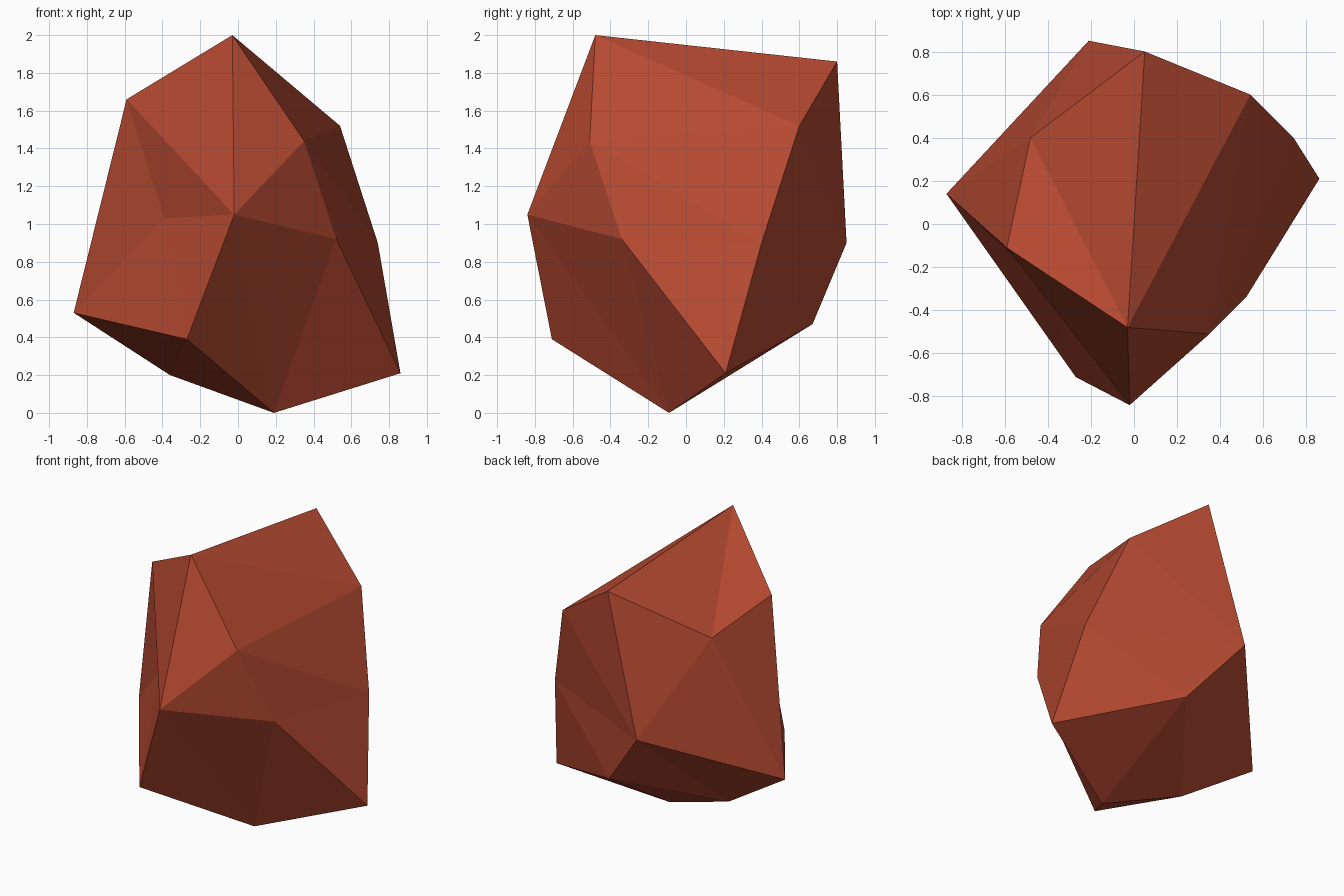
import bpy, bmesh

if "Cube" in bpy.data.objects:
    bpy.data.objects.remove(bpy.data.objects["Cube"])

# Corner points of the faceted boulder
corners = {
    "A": (-.03, -.48, 2.0), "B": (-.59, -.11, 1.66), "C": (-.39, -.31, 1.03),
    "D": (-.02, -.84, 1.05), "E": (.35, -.51, 1.44), "F": (.54, .60, 1.52),
    "G": (.74, .40, .90), "H": (.86, .21, .21), "I": (.52, -.34, .92),
    "J": (-.27, -.71, .39), "K": (-.87, .14, .53), "L": (-.36, .04, .20),
    "M": (.19, -.09, 0), "N": (.05, .80, 1.86), "O": (-.21, .85, .90),
    "P": (.13, .67, .47), "Q": (-.48, .40, 1.52),
}

# Triangle fans: first letter is the hub, the rest is the ring around it
fans = [
    "ABDEFNQB",   # peak
    "CBDJKB",     # shallow dent on the front left
    "OKQNFGPLK",  # back
    "MDJLPHID",   # underside
    "EDIGF",      # right shoulder
    "HIGP",       # lower right
    "BQK", "JKL",  # left side gaps
]

bm = bmesh.new()
v = {name: bm.verts.new(co) for name, co in corners.items()}
for hub, *ring in fans:
    for a, b in zip(ring, ring[1:]):
        bm.faces.new((v[hub], v[a], v[b]))
bmesh.ops.recalc_face_normals(bm, faces=bm.faces)

mesh = bpy.data.meshes.new("boulder")
bm.to_mesh(mesh)
bm.free()

# One flat brick red for the whole rock
red = bpy.data.materials.new("brick red")
red.diffuse_color = (.47, .068, .031, 1)
red.use_nodes = True
red.node_tree.nodes["Principled BSDF"].inputs["Base Color"].default_value = red.diffuse_color
mesh.materials.append(red)

boulder = bpy.data.objects.new("boulder", mesh)
bpy.context.collection.objects.link(boulder)
